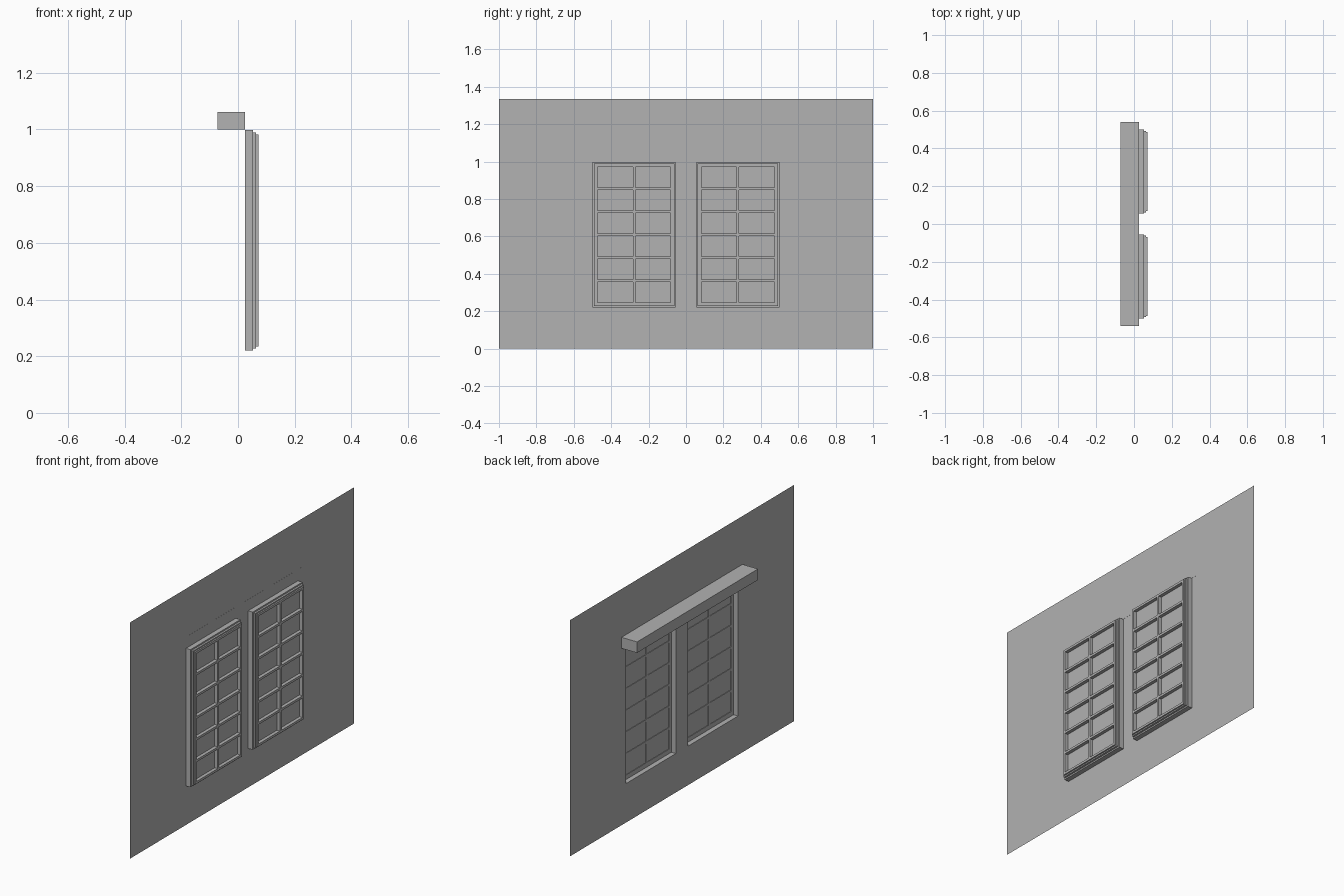
import bpy, bmesh
from mathutils import Matrix, Vector

if "Cube" in bpy.data.objects:
    bpy.data.objects.remove(bpy.data.objects["Cube"], do_unlink=True)

grey = bpy.data.materials.new("plain_grey")
grey.use_nodes = True
colour = (0.445, 0.445, 0.445, 1)
grey.diffuse_color = colour
grey.node_tree.nodes["Principled BSDF"].inputs["Base Color"].default_value = colour

WALL_X, FRAME_X, SASH_X, BAR_X = 0.025, 0.053, 0.064, 0.072
Y_IN, Y_OUT, Z_LOW, Z_HIGH = 0.055, 0.5, 0.22, 0.998
COLUMNS, ROWS, BAR = 2, 6, 0.013


def add_box(bm, low, high):
    """Add an axis-aligned box and return its faces."""
    low, high = Vector(low), Vector(high)
    size = Matrix.Diagonal((*(high - low), 1))
    made = bmesh.ops.create_cube(bm, size=1, matrix=Matrix.Translation((low + high) / 2) @ size)
    return list({f for v in made["verts"] for f in v.link_faces})


def finish(bm, name):
    mesh = bpy.data.meshes.new(name)
    bm.to_mesh(mesh)
    bm.free()
    mesh.materials.append(grey)
    obj = bpy.data.objects.new(name, mesh)
    bpy.context.collection.objects.link(obj)
    return obj


# Thin wall sheet with two window openings
bm = bmesh.new()
ys = [-1, -Y_OUT, -Y_IN, Y_IN, Y_OUT, 1]
zs = [0, Z_LOW, Z_HIGH, 1.335]
for i in range(len(ys) - 1):
    for j in range(len(zs) - 1):
        if j == 1 and i in (1, 3):
            continue
        corners = [(ys[i], zs[j]), (ys[i + 1], zs[j]), (ys[i + 1], zs[j + 1]), (ys[i], zs[j + 1])]
        bm.faces.new([bm.verts.new((WALL_X, y, z)) for y, z in corners])
bmesh.ops.remove_doubles(bm, verts=bm.verts, dist=0.0001)
finish(bm, "wall")

# Shutter box behind the wall, above both windows
bm = bmesh.new()
add_box(bm, (-0.072, -0.54, 1.0), (WALL_X + 0.0005, 0.54, 1.062))
finish(bm, "lintel_box")

for side, y0, y1 in (("right", -Y_OUT, -Y_IN), ("left", Y_IN, Y_OUT)):
    # Projecting frame shell with a pane in front, open at the back
    bm = bmesh.new()
    faces = add_box(bm, (WALL_X, y0, Z_LOW), (FRAME_X, y1, Z_HIGH))
    back = [f for f in faces if f.calc_center_median().x < WALL_X + 0.001]
    bmesh.ops.delete(bm, geom=back, context="FACES_ONLY")
    finish(bm, f"window_frame_{side}")

    # Raised sash rim around the pane
    bm = bmesh.new()
    a, b, c, d = y0 + 0.007, y1 - 0.007, Z_LOW + 0.008, Z_HIGH - 0.008
    rim = 0.016
    for ya, yb, za, zb in ((a, b, c, c + rim), (a, b, d - rim, d),
                           (a, a + rim, c + rim, d - rim), (b - rim, b, c + rim, d - rim)):
        add_box(bm, (FRAME_X, ya, za), (SASH_X, yb, zb))
    finish(bm, f"sash_rim_{side}")

    # Glazing bars, passing just through the pane
    bm = bmesh.new()
    a, b, c, d = y0 + 0.014, y1 - 0.014, Z_LOW + 0.015, Z_HIGH - 0.015
    for i in range(COLUMNS + 1):
        y = a + (b - a - BAR) * i / COLUMNS
        add_box(bm, (FRAME_X - 0.003, y, c), (BAR_X, y + BAR, d))
    for j in range(ROWS + 1):
        z = c + (d - c - BAR) * j / ROWS
        add_box(bm, (FRAME_X - 0.003, a, z), (BAR_X, b, z + BAR))
    finish(bm, f"glazing_bars_{side}")
